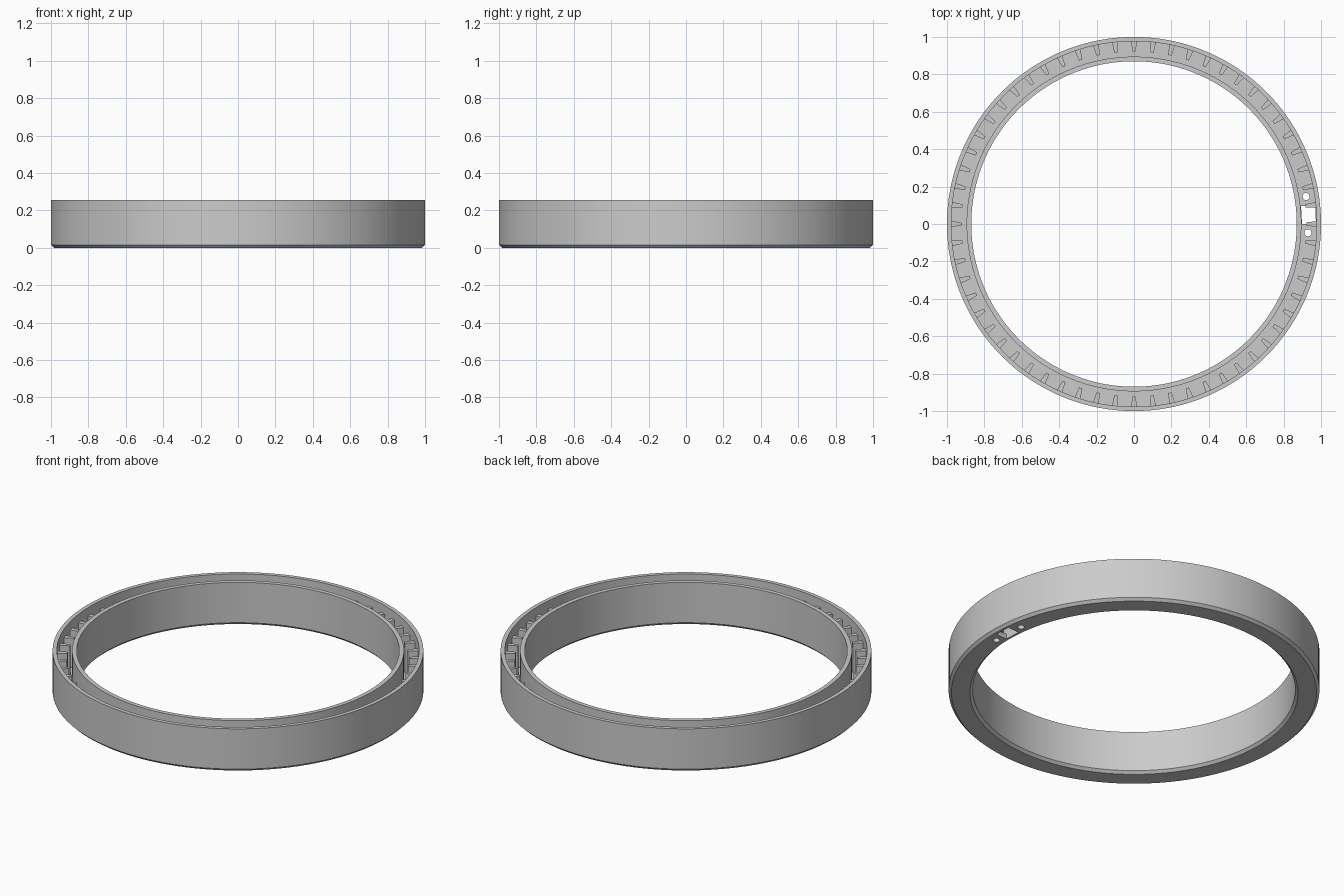
import bpy
import bmesh
from math import sin, cos, radians, tau

cube = bpy.data.objects.get("Cube")
if cube:
    bpy.data.objects.remove(cube, do_unlink=True)

HEIGHT, FLOOR, TOOTH_TOP = 0.255, 0.03, 0.205
OUTER, WALL_OUT, WALL_IN, INNER = 1.0, 0.977, 0.895, 0.87
CHAMFER = 0.015
SEGMENTS, TEETH = 180, 60

grey = bpy.data.materials.new("plain grey")
grey.use_nodes = True
colour = (0.6, 0.6, 0.6, 1)
grey.diffuse_color = colour
grey.node_tree.nodes["Principled BSDF"].inputs["Base Color"].default_value = colour


def finish(name, bm):
    bmesh.ops.recalc_face_normals(bm, faces=bm.faces)
    mesh = bpy.data.meshes.new(name)
    bm.to_mesh(mesh)
    bm.free()
    mesh.materials.append(grey)
    obj = bpy.data.objects.new(name, mesh)
    bpy.context.collection.objects.link(obj)
    return obj


def prism(bm, outline, bottom, top):
    """Add a closed vertical prism over a flat outline."""
    low = [bm.verts.new((x, y, bottom)) for x, y in outline]
    high = [bm.verts.new((x, y, top)) for x, y in outline]
    bm.faces.new(low[::-1])
    bm.faces.new(high)
    n = len(outline)
    for i in range(n):
        j = (i + 1) % n
        bm.faces.new((low[i], low[j], high[j], high[i]))


def turned(points, angle):
    c, s = cos(angle), sin(angle)
    return [(x * c - y * s, x * s + y * c) for x, y in points]


# Round channel: two walls and a floor, chamfered underneath
profile = [
    (INNER + CHAMFER, 0), (OUTER - CHAMFER, 0), (OUTER, CHAMFER),
    (OUTER, HEIGHT), (WALL_OUT, HEIGHT), (WALL_OUT, FLOOR),
    (WALL_IN, FLOOR), (WALL_IN, HEIGHT), (INNER, HEIGHT), (INNER, CHAMFER),
]
bm = bmesh.new()
rings = []
for i in range(SEGMENTS):
    a = tau * i / SEGMENTS
    rings.append([bm.verts.new((r * cos(a), r * sin(a), z)) for r, z in profile])
for i in range(SEGMENTS):
    here, after = rings[i], rings[(i + 1) % SEGMENTS]
    for j in range(len(profile)):
        k = (j + 1) % len(profile)
        bm.faces.new((here[j], after[j], after[k], here[k]))
channel = finish("ring_channel", bm)

# Cable slot and two screw holes through the floor
bm = bmesh.new()
slot = [(0.897, -0.048), (0.972, -0.048), (0.972, 0.048), (0.897, 0.048)]
prism(bm, turned(slot, radians(3)), -0.05, FLOOR + 0.02)
for x, y in ((0.92, 0.147), (0.93, -0.047)):
    circle = [(x + 0.019 * cos(tau * i / 24), y + 0.019 * sin(tau * i / 24))
              for i in range(24)]
    prism(bm, circle, -0.05, FLOOR + 0.02)
cutter = finish("floor_hole_cutter", bm)
cutter.hide_render = True
cutter.hide_viewport = True
cut = channel.modifiers.new("floor holes", "BOOLEAN")
cut.operation = "DIFFERENCE"
cut.solver = "EXACT"
cut.object = cutter

# Tapered teeth on the inside of the outer wall
bm = bmesh.new()
tooth = [(WALL_OUT + 0.006, -0.016), (WALL_OUT + 0.006, 0.016),
         (0.922, 0.009), (0.922, -0.009)]
for i in range(TEETH):
    prism(bm, turned(tooth, tau * i / TEETH), FLOOR - 0.002, TOOTH_TOP)
finish("wall_teeth", bm)

# Smooth round walls with crisp edges
bpy.ops.object.select_all(action="DESELECT")
channel.select_set(True)
bpy.context.view_layer.objects.active = channel
bpy.ops.object.modifier_apply(modifier=cut.name)
bpy.data.objects.remove(cutter, do_unlink=True)
bpy.ops.object.shade_smooth_by_angle(angle=radians(30))
